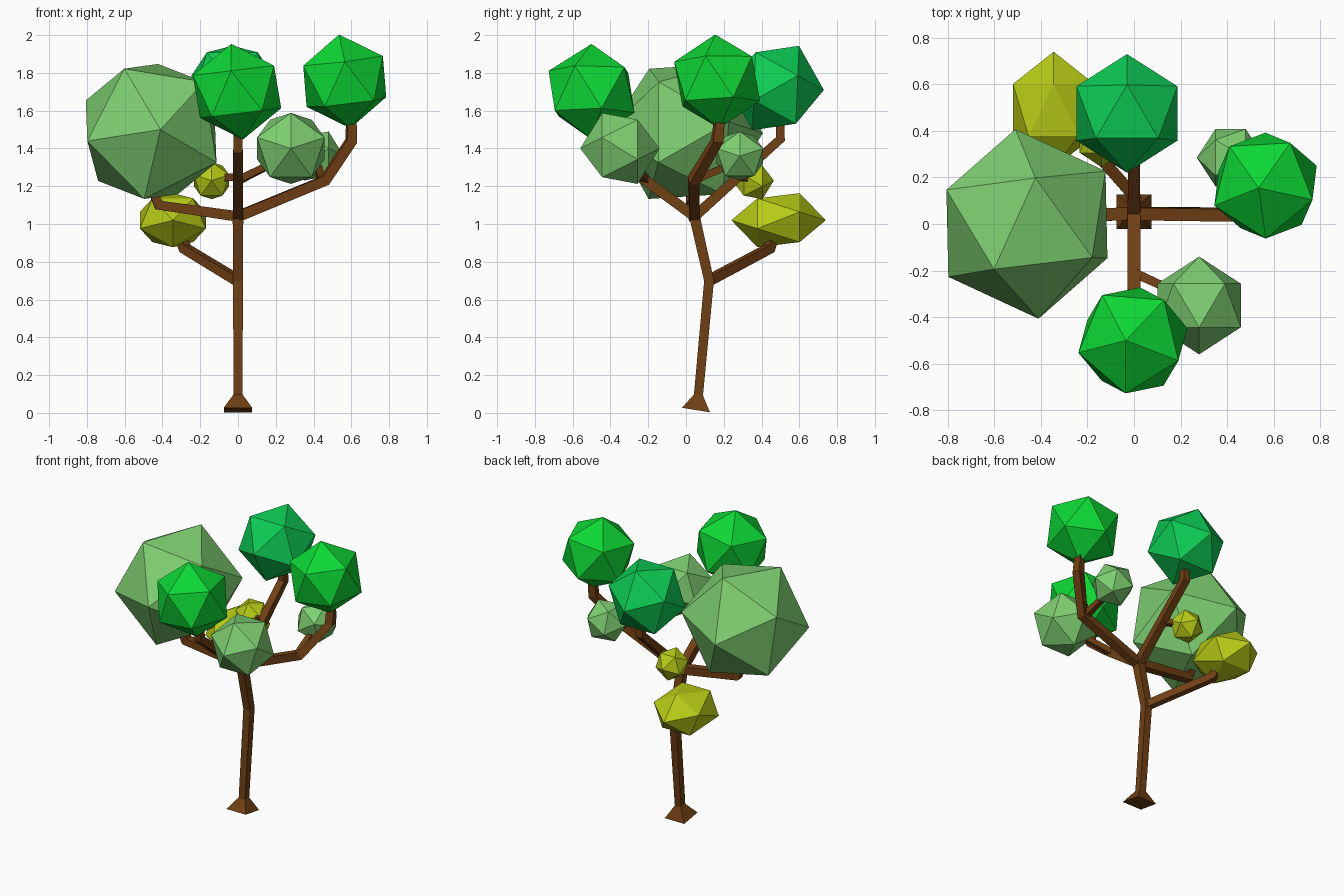
import bpy, bmesh
from mathutils import Vector, Matrix

cube = bpy.data.objects.get("Cube")
if cube:
    bpy.data.objects.remove(cube, do_unlink=True)


def make_material(name, rgb):
    m = bpy.data.materials.new(name)
    m.use_nodes = True
    m.diffuse_color = (*rgb, 1)
    bsdf = next(n for n in m.node_tree.nodes if n.type == 'BSDF_PRINCIPLED')
    bsdf.inputs["Base Color"].default_value = (*rgb, 1)
    bsdf.inputs["Roughness"].default_value = 0.9
    return m


bark = make_material("brown bark", (0.16, 0.05, 0.007))
green = make_material("bright green", (0.004, 0.68, 0.035))
teal = make_material("cool green", (0.004, 0.61, 0.09))
pale = make_material("pale green", (0.21, 0.62, 0.165))
yellow = make_material("yellow green", (0.48, 0.6, 0.008))


def finish(name, bm, material):
    bmesh.ops.recalc_face_normals(bm, faces=bm.faces)
    mesh = bpy.data.meshes.new(name)
    bm.to_mesh(mesh)
    bm.free()
    mesh.materials.append(material)
    obj = bpy.data.objects.new(name, mesh)
    bpy.context.collection.objects.link(obj)


def limb(name, points, widths):
    """Square tube swept along a path, capped at both ends."""
    pts = [Vector(p) for p in points]
    run = pts[-1] - pts[0]
    side = Vector((run.y, -run.x, 0)).normalized()
    bm = bmesh.new()
    rings = []
    for i, p in enumerate(pts):
        before = (p - pts[i - 1]).normalized() if i else Vector()
        after = (pts[i + 1] - p).normalized() if i < len(pts) - 1 else Vector()
        up = side.cross(before + after).normalized()
        h = widths[i] / 2
        rings.append([bm.verts.new(p + side * a * h + up * b * h)
                      for a, b in ((-1, -1), (1, -1), (1, 1), (-1, 1))])
    for lower, upper in zip(rings, rings[1:]):
        for k in range(4):
            n = (k + 1) % 4
            bm.faces.new((lower[k], lower[n], upper[n], upper[k]))
    bm.faces.new(rings[0])
    bm.faces.new(rings[-1])
    finish(name, bm, bark)


def foliage(name, material, centre, size, corner, neighbour):
    """Icosahedron turned so one corner and its neighbour face given ways."""
    z = Vector(corner).normalized()
    n = Vector(neighbour)
    x = (n - z * n.dot(z)).normalized()
    turn = Matrix((x, z.cross(x), z)).transposed().to_4x4()
    bm = bmesh.new()
    bmesh.ops.create_icosphere(bm, subdivisions=1, radius=1)
    place = Matrix.Translation(centre) @ Matrix.Diagonal((*size, 1))
    bmesh.ops.transform(bm, matrix=place @ turn, verts=bm.verts)
    finish(name, bm, material)


# Trunk with flared foot
fork = (0, 0.045, 1.04)
limb("trunk", [(0, 0.053, 0.015), (0, 0.066, 0.095), (0, 0.122, 0.7), fork],
     [0.15, 0.048, 0.052, 0.056])

# Main branches
limb("lower_branch", [(0, 0.12, 0.7), (-0.28, 0.44, 0.87), (-0.32, 0.47, 0.97)],
     [0.05, 0.05, 0.045])
limb("right_branch", [fork, (-0.42, 0.03, 1.1), (-0.47, 0.02, 1.22)],
     [0.055, 0.055, 0.045])
limb("left_branch", [fork, (0.46, 0.04, 1.23), (0.6, 0.165, 1.44), (0.6, 0.18, 1.58)],
     [0.055, 0.055, 0.055, 0.045])
limb("front_branch", [fork, (0, -0.24, 1.25), (0, -0.42, 1.39), (0, -0.45, 1.55)],
     [0.055, 0.055, 0.05, 0.045])
limb("back_branch", [fork, (0, 0.3, 1.27), (0, 0.5, 1.45), (0, 0.5, 1.56)],
     [0.055, 0.05, 0.05, 0.045])

# Twigs
limb("front_twig", [(0, -0.21, 1.23), (0.22, -0.31, 1.34)], [0.04, 0.035])
limb("back_twig", [(0, 0.27, 1.25), (-0.12, 0.35, 1.24)], [0.04, 0.035])
limb("left_twig", [(0.44, 0.04, 1.23), (0.42, 0.25, 1.32)], [0.04, 0.035])

# Foliage clumps
foliage("big_clump", pale, (-0.46, 0, 1.49), [0.41] * 3,
        (0.05, -0.41, 0.01), (-0.14, -0.2, 0.33))
foliage("front_clump", green, (-0.005, -0.5, 1.7), [0.255] * 3,
        (-0.03, 0, 0.25), (-0.03, -0.24, 0.09))
foliage("left_clump", green, (0.565, 0.165, 1.755), [0.25] * 3,
        (-0.03, -0.01, 0.25), (0, -0.23, 0.11))
foliage("back_clump", teal, (-0.03, 0.475, 1.72), [0.255] * 3,
        (0, 1, -0.04), (0, 0.45, 0.9))
foliage("small_front_clump", pale, (0.28, -0.35, 1.4), [0.21] * 3,
        (0, -1, 0), (0, -0.45, 0.9))
foliage("small_left_clump", pale, (0.415, 0.285, 1.36), [0.145] * 3,
        (1, 0, 0), (0.45, 0, 0.9))
foliage("low_clump", yellow, (-0.345, 0.49, 1.02), (0.205, 0.25, 0.16),
        (0, 1, 0), (0, 0.45, 0.9))
foliage("small_back_clump", yellow, (-0.14, 0.355, 1.23), [0.11] * 3,
        (0, -1, 0), (0, -0.45, 0.9))
